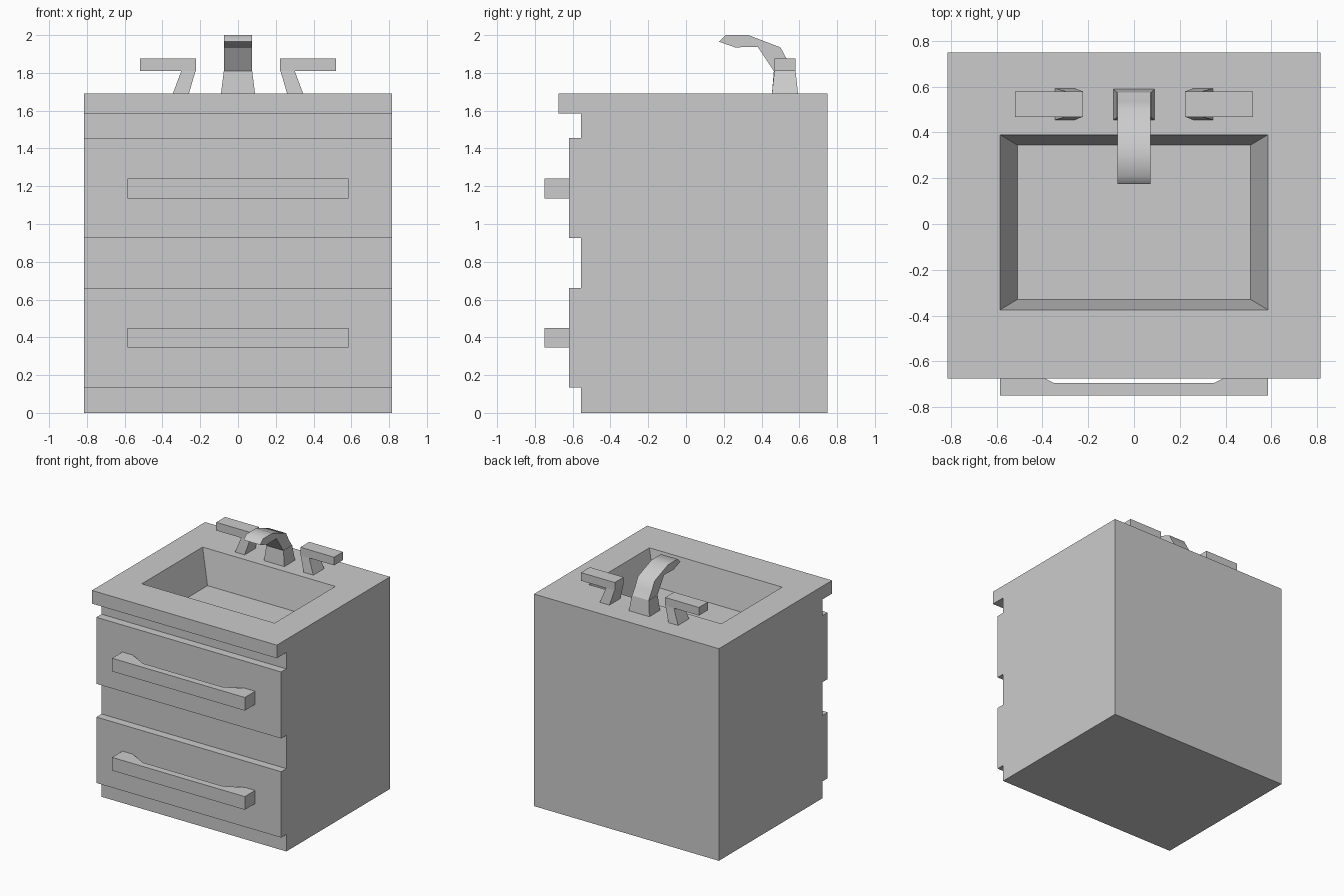
import bpy, bmesh, math
from mathutils import Vector

if "Cube" in bpy.data.objects:
    bpy.data.objects.remove(bpy.data.objects["Cube"])


def finish(name, bm):
    bmesh.ops.recalc_face_normals(bm, faces=bm.faces)
    mesh = bpy.data.meshes.new(name)
    bm.to_mesh(mesh)
    bm.free()
    ob = bpy.data.objects.new(name, mesh)
    bpy.context.collection.objects.link(ob)
    return ob


def prism(name, points, offset):
    """Extrude a closed outline of 3D points along an offset."""
    bm = bmesh.new()
    face = bm.faces.new([bm.verts.new(p) for p in points])
    ext = bmesh.ops.extrude_face_region(bm, geom=[face], use_keep_orig=True)
    verts = [v for v in ext["geom"] if isinstance(v, bmesh.types.BMVert)]
    bmesh.ops.translate(bm, verts=verts, vec=Vector(offset))
    return finish(name, bm)


def frustum(name, low, high, z0, z1):
    """Block between two rectangles given as (x0, x1, y0, y1)."""
    bm = bmesh.new()
    rings = []
    for (x0, x1, y0, y1), z in ((low, z0), (high, z1)):
        rings.append([bm.verts.new(p) for p in
                      ((x0, y0, z), (x1, y0, z), (x1, y1, z), (x0, y1, z))])
    a, b = rings
    bm.faces.new(a)
    bm.faces.new(b)
    for i in range(4):
        j = (i + 1) % 4
        bm.faces.new((a[i], a[j], b[j], b[i]))
    return finish(name, bm)


W = 0.815   # half width of the cabinet
TOP = 1.69  # counter height

# Cabinet: side profile with drawer fronts and counter overhang
side = [(0.75, 0), (0.75, TOP), (-0.675, TOP), (-0.675, 1.585), (-0.555, 1.585),
        (-0.555, 1.455), (-0.62, 1.455), (-0.62, 0.925), (-0.555, 0.925),
        (-0.555, 0.66), (-0.62, 0.66), (-0.62, 0.135), (-0.555, 0.135), (-0.555, 0)]
cabinet = prism("cabinet", [(-W, y, z) for y, z in side], (2 * W, 0, 0))

# Basin: tapered recess cut into the counter
cutter = frustum("basin_cutter", (-0.51, 0.51, -0.33, 0.345),
                 (-0.5925, 0.5925, -0.3795, 0.3945), TOP - 0.27, TOP + 0.027)
cutter.hide_render = True
cut = cabinet.modifiers.new("basin", 'BOOLEAN')
cut.operation = 'DIFFERENCE'
cut.solver = 'EXACT'
cut.object = cutter
bpy.context.view_layer.objects.active = cabinet
bpy.ops.object.modifier_apply(modifier=cut.name)
bpy.data.objects.remove(cutter)

# Drawer handles
half = [(0.585, -0.75), (0.585, -0.62), (0.495, -0.62), (0.35, -0.695)]
outline = half + [(-x, y) for x, y in reversed(half)]
for name, z in (("lower_drawer_handle", 0.345), ("upper_drawer_handle", 1.135)):
    prism(name, [(x, y, z) for x, y in outline], (0, 0, 0.105))

# Tap: tapered base and curved spout
frustum("tap_base", (-0.09, 0.09, 0.455, 0.59), (-0.075, 0.075, 0.465, 0.575), TOP, 1.81)
arc = [(0.575, 1.81), (0.535, 1.87), (0.50, 1.935), (0.33, 2.0), (0.21, 2.0),
       (0.175, 1.965), (0.26, 1.935), (0.38, 1.938), (0.465, 1.81)]
spout = prism("tap_spout", [(-0.073, y, z) for y, z in arc], (0.146, 0, 0))
bpy.ops.object.select_all(action='DESELECT')
spout.select_set(True)
bpy.context.view_layer.objects.active = spout
bpy.ops.object.shade_smooth_by_angle(angle=math.radians(50))

# Tap levers on leaning stems
for label, s in (("left", -1), ("right", 1)):
    frustum(label + "_lever_stem", (s * 0.26, s * 0.345, 0.455, 0.593),
            (s * 0.225, s * 0.30, 0.468, 0.58), TOP, 1.81)
    bar = (s * 0.222, s * 0.52, 0.468, 0.58)
    frustum(label + "_lever", bar, bar, 1.81, 1.875)
